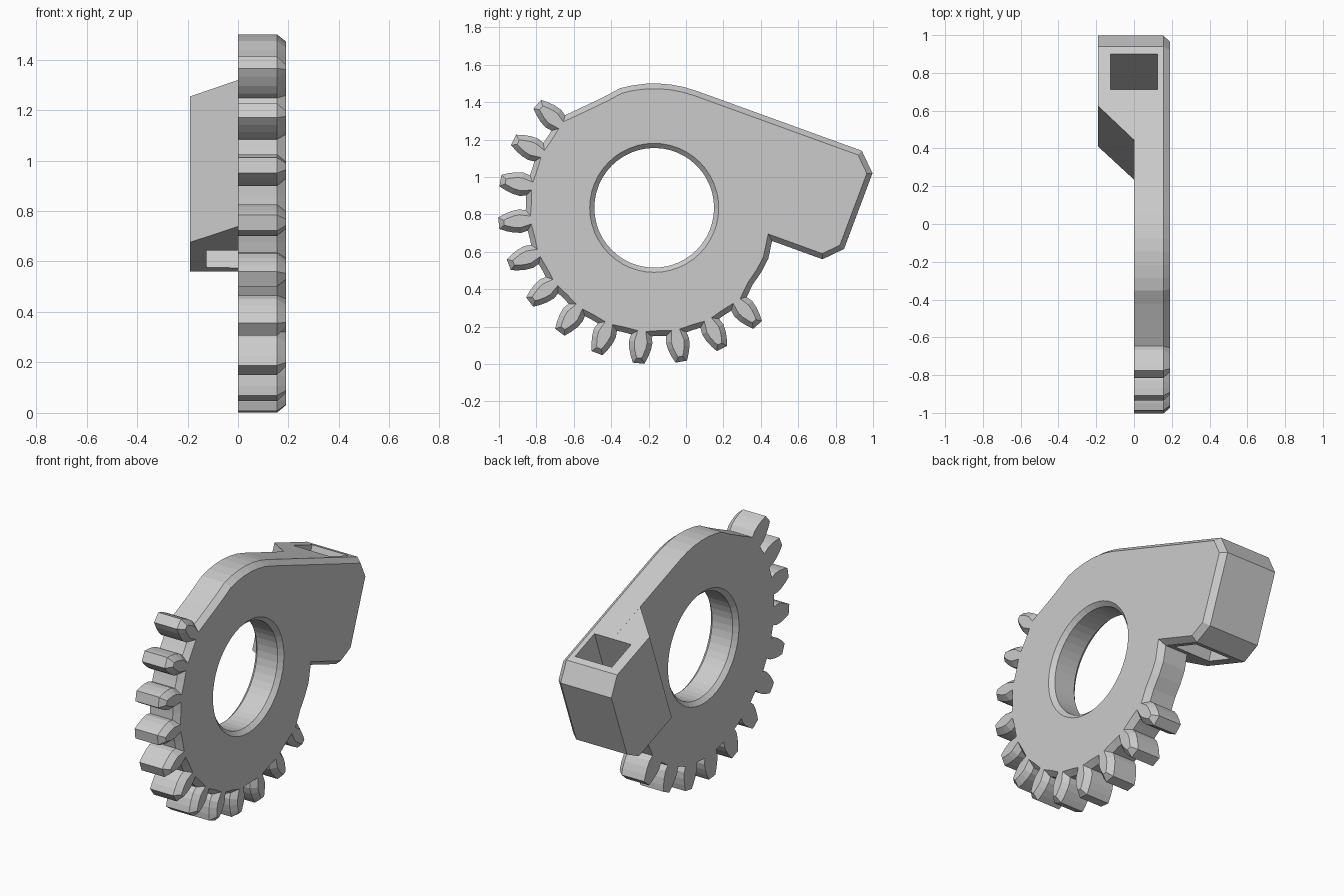
import bpy, bmesh
from math import cos, sin, radians
from mathutils import Vector

cube = bpy.data.objects.get("Cube")
if cube:
    bpy.data.objects.remove(cube, do_unlink=True)

grey = bpy.data.materials.new("plain_grey")
grey.use_nodes = True
grey.diffuse_color = (0.6, 0.6, 0.6, 1)
grey.node_tree.nodes["Principled BSDF"].inputs["Base Color"].default_value = (0.6, 0.6, 0.6, 1)

CENTRE = Vector((-0.17, 0.835))   # gear axis in the y-z plane
PITCH = 15.72


def polar(radius, degrees, side=0.0):
    """Point at a radius and angle about the axis, shifted sideways."""
    a = radians(degrees)
    return CENTRE + Vector((cos(a), sin(a))) * radius + Vector((-sin(a), cos(a))) * side


def loft(name, rings):
    """Solid through (x, outline) rings that share a point count."""
    bm = bmesh.new()
    loops = [[bm.verts.new((x, p[0], p[1])) for p in pts] for x, pts in rings]
    n = len(loops[0])
    for a, b in zip(loops, loops[1:]):
        for i in range(n):
            j = (i + 1) % n
            bm.faces.new((a[i], a[j], b[j], b[i]))
    bm.faces.new(loops[0][::-1])
    bm.faces.new(loops[-1])
    bmesh.ops.recalc_face_normals(bm, faces=bm.faces)
    mesh = bpy.data.meshes.new(name)
    bm.to_mesh(mesh)
    bm.free()
    mesh.materials.append(grey)
    obj = bpy.data.objects.new(name, mesh)
    bpy.context.collection.objects.link(obj)
    return obj


def inset(pts, d):
    """Mitred inward offset of a counter-clockwise outline."""
    out = []
    for i, p in enumerate(pts):
        u = (p - pts[i - 1]).normalized()
        v = (pts[(i + 1) % len(pts)] - p).normalized()
        n1, n2 = Vector((-u.y, u.x)), Vector((-v.y, v.x))
        out.append(p + (n1 + n2) * d / (1 + n1.dot(n2)))
    return out


def combine(target, tool, operation):
    """Boolean the tool into the target and remove the tool."""
    mod = target.modifiers.new(operation.lower(), 'BOOLEAN')
    mod.operation, mod.solver, mod.object = operation, 'EXACT', tool
    tool.hide_render = True
    bpy.context.view_layer.objects.active = target
    bpy.ops.object.modifier_apply(modifier=mod.name)
    bpy.data.objects.remove(tool, do_unlink=True)


# Outline: rounded top, twelve teeth, lower curve, angular arm
outline = [polar(0.665, a) for a in (70, 76, 82, 88, 94, 100, 106)]
outline += [polar(0.652, 113), polar(0.655, 122)]
flank = [(0.685, 0.055), (0.72, 0.063), (0.76, 0.058), (0.80, 0.046), (0.835, 0.031)]
for k in range(12):
    angle = 138.5 + PITCH * k
    outline += [polar(r, angle, -w) for r, w in flank]
    outline += [polar(r, angle, w) for r, w in reversed(flank)]
    if k < 11:
        outline.append(polar(0.685, angle + PITCH / 2))
outline += [polar(0.668, a) for a in (322, 329, 336)]
arm_end = [Vector(p) for p in ((0.73, 0.56), (0.845, 0.615), (0.997, 1.02), (0.94, 1.14))]
outline += [Vector((0.46, 0.658))] + arm_end

# Gear plate with one bevelled side
gear = loft("sector_gear_arm", [(0, outline), (0.155, outline), (0.19, inset(outline, 0.028))])

# Thick end of the arm with a slanted inner face
near = [Vector((0.445, 1.319)), Vector((0.235, 0.739))]
far = [Vector((0.625, 1.254)), Vector((0.41, 0.676))]
block = loft("arm_block", [(-0.19, far + arm_end), (0, near + arm_end)])
combine(gear, block, 'UNION')

# Bore, bevelled on both sides
bore = loft("bore_cutter", [(x, [polar(r, i * 7.5) for i in range(48)]) for x, r in
                            ((-0.025, 0.37), (0.025, 0.32), (0.165, 0.32), (0.215, 0.37))])
combine(gear, bore, 'DIFFERENCE')

# Rectangular slot through the arm, tilted with it
axis = Vector((sin(radians(20)), cos(radians(20))))
across = Vector((axis.y, -axis.x)) * 0.1
middle = Vector((0.70, 0.90))
corners = [middle + axis * s + across * t for s, t in ((-0.6, -1), (-0.6, 1), (0.6, 1), (0.6, -1))]
slot = loft("slot_cutter", [(-0.125, corners), (0.125, corners)])
combine(gear, slot, 'DIFFERENCE')
